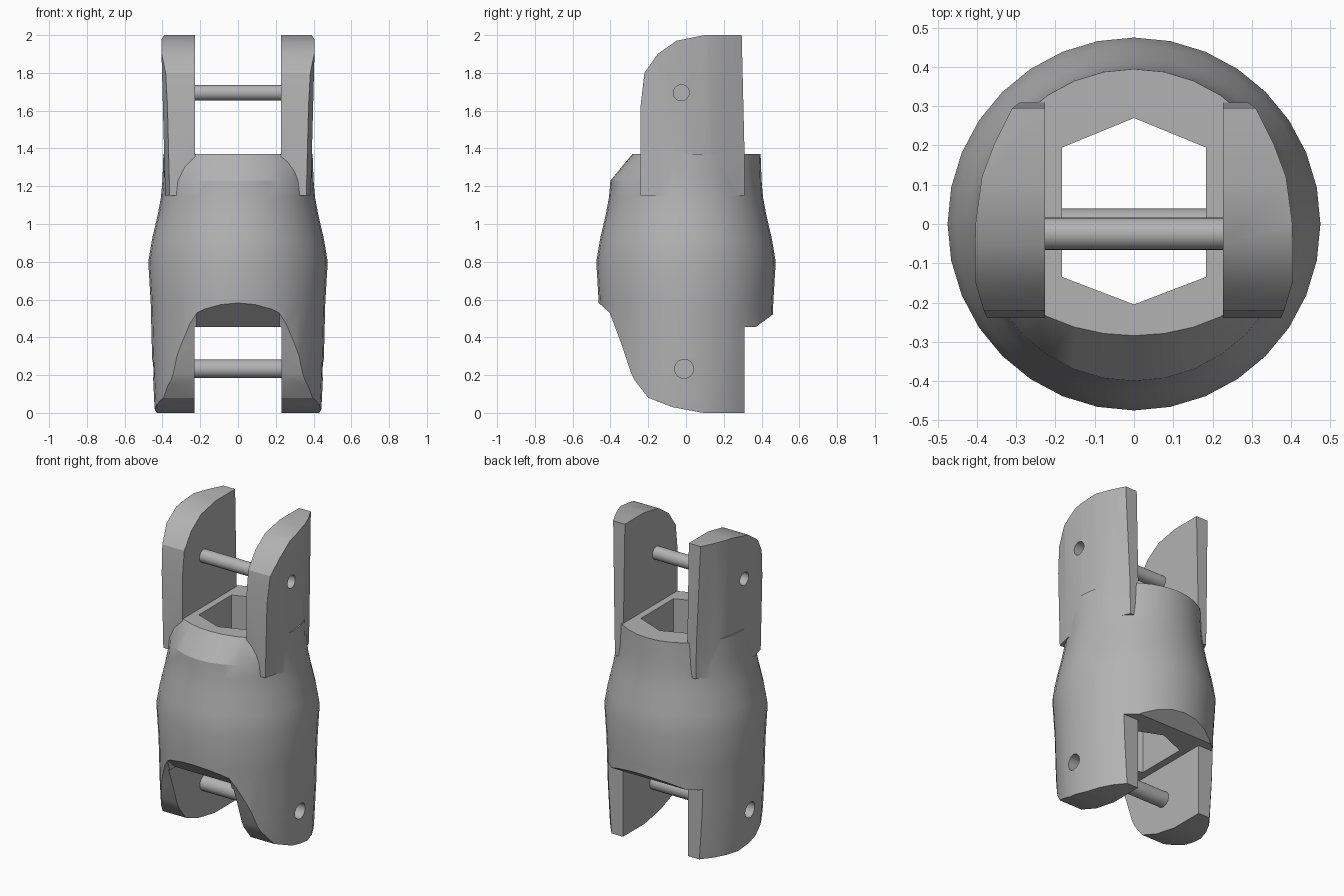
import bpy, bmesh, math
from mathutils import Vector

if "Cube" in bpy.data.objects:
    bpy.data.objects.remove(bpy.data.objects["Cube"], do_unlink=True)

grey = bpy.data.materials.new("plain grey")
grey.use_nodes = True
grey.diffuse_color = (0.45, 0.45, 0.45, 1)
grey.node_tree.nodes["Principled BSDF"].inputs["Base Color"].default_value = (0.45, 0.45, 0.45, 1)


def finish(name, bm):
    bmesh.ops.recalc_face_normals(bm, faces=bm.faces)
    mesh = bpy.data.meshes.new(name)
    bm.to_mesh(mesh)
    bm.free()
    mesh.materials.append(grey)
    ob = bpy.data.objects.new(name, mesh)
    bpy.context.collection.objects.link(ob)
    return ob


def prism(name, points, axis, lo, hi):
    """Extrude a flat outline along x (points are y, z) or z (points are x, y)."""
    bm = bmesh.new()
    place = (lambda p: (lo, *p)) if axis == "x" else (lambda p: (*p, lo))
    face = bm.faces.new([bm.verts.new(place(p)) for p in points])
    ext = bmesh.ops.extrude_face_region(bm, geom=[face])["geom"]
    shift = Vector((hi - lo, 0, 0) if axis == "x" else (0, 0, hi - lo))
    bmesh.ops.translate(bm, verts=[v for v in ext if isinstance(v, bmesh.types.BMVert)], vec=shift)
    return finish(name, bm)


def rod(name, y, z, radius, lo, hi, sides=24):
    ring = [(y + radius * math.cos(math.tau * i / sides), z + radius * math.sin(math.tau * i / sides))
            for i in range(sides)]
    return prism(name, ring, "x", lo, hi)


def select(ob):
    bpy.ops.object.select_all(action="DESELECT")
    ob.select_set(True)
    bpy.context.view_layer.objects.active = ob


def combine(ob, other, operation):
    select(ob)
    mod = ob.modifiers.new("cut", "BOOLEAN")
    mod.operation, mod.solver, mod.object = operation, "EXACT", other
    bpy.ops.object.modifier_apply(modifier=mod.name)
    bpy.data.objects.remove(other, do_unlink=True)


# Round body with the front of its rim pulled back
SIDES = 32
profile = [(-0.05, 0.435), (0.05, 0.443), (0.3, 0.455), (0.58, 0.462), (0.8, 0.475), (0.92, 0.455),
           (1.05, 0.425), (1.14, 0.408), (1.23, 0.4), (1.37, 0.395)]
bm = bmesh.new()
rings = []
for z, r in profile:
    squash = 0.72 if z > 1.3 else 1
    ring = []
    for i in range(SIDES):
        a = math.tau * i / SIDES
        y = r * math.sin(a)
        ring.append(bm.verts.new((r * math.cos(a), y * (squash if y < 0 else 1), z)))
    rings.append(ring)
for a, b in zip(rings, rings[1:]):
    for i in range(SIDES):
        j = (i + 1) % SIDES
        bm.faces.new((a[i], a[j], b[j], b[i]))
bm.faces.new(rings[0])
bm.faces.new(rings[-1])
body = finish("coupling_body", bm)

# Side outline of the lower cheeks
lower = [(-0.6, 2.1), (-0.6, 0.65), (-0.46, 0.58), (-0.4, 0.52), (-0.34, 0.36), (-0.29, 0.21), (-0.27, 0.17),
         (-0.2, 0.08), (-0.07, 0.03), (0.09, 0), (0.31, 0), (0.31, 0.455), (0.37, 0.455), (0.6, 0.625), (0.6, 2.1)]
combine(body, prism("lower_outline", lower, "x", -1, 1), "INTERSECT")

# Upper prongs
plan = [(0.227, -0.3), (0.37, -0.3), (0.385, -0.24), (0.41, -0.145), (0.407, 0), (0.39, 0.12),
        (0.36, 0.2), (0.3, 0.32), (0.227, 0.32)]
upper = [(-0.24, 1.0), (-0.24, 1.63), (-0.22, 1.8), (-0.15, 1.9), (-0.05, 1.97), (0.1, 2), (0.295, 2), (0.31, 1.37), (0.31, 1.0)]
for s in (-1, 1):
    prong = prism("prong", [(s * x, y) for x, y in plan], "z", 1.15, 2.1)
    for v in prong.data.vertices:
        if v.co.z < 1.5 and abs(v.co.x) > 0.25:
            v.co.x *= 0.94
    combine(prong, prism("upper_outline", upper, "x", -1, 1), "INTERSECT")
    combine(body, prong, "UNION")

# Lower slot with its sloped front lip
slot = [(-0.23, -0.7), (0.23, -0.7), (0.23, 0.7), (-0.23, 0.7)]
combine(body, prism("slot", slot, "z", -0.2, 0.455), "DIFFERENCE")
lip = [(-0.6, 0.3), (-0.6, 0.705), (-0.32, 0.455), (-0.32, 0.3)]
combine(body, prism("lip", lip, "x", -0.22, 0.22), "DIFFERENCE")

# Six-sided bore
bore = [(0, 0.27), (-0.183, 0.195), (-0.183, -0.135), (0, -0.205), (0.183, -0.135), (0.183, 0.195)]
combine(body, prism("bore", bore, "z", 0.2, 1.6), "DIFFERENCE")

# Pins, sunk into holes in the cheeks
pins = [("upper_pin", -0.025, 1.695, 0.042), ("lower_pin", -0.01, 0.233, 0.05)]
parts = [body]
for name, y, z, r in pins:
    for s in (-1, 1):
        combine(body, rod("hole", y, z, r, *sorted((s * 0.3, s * 0.6))), "DIFFERENCE")
    parts.append(rod(name, y, z, r * 0.98, -0.29, 0.29))

for ob in parts:
    select(ob)
    bpy.ops.object.shade_smooth_by_angle(angle=math.radians(25))
